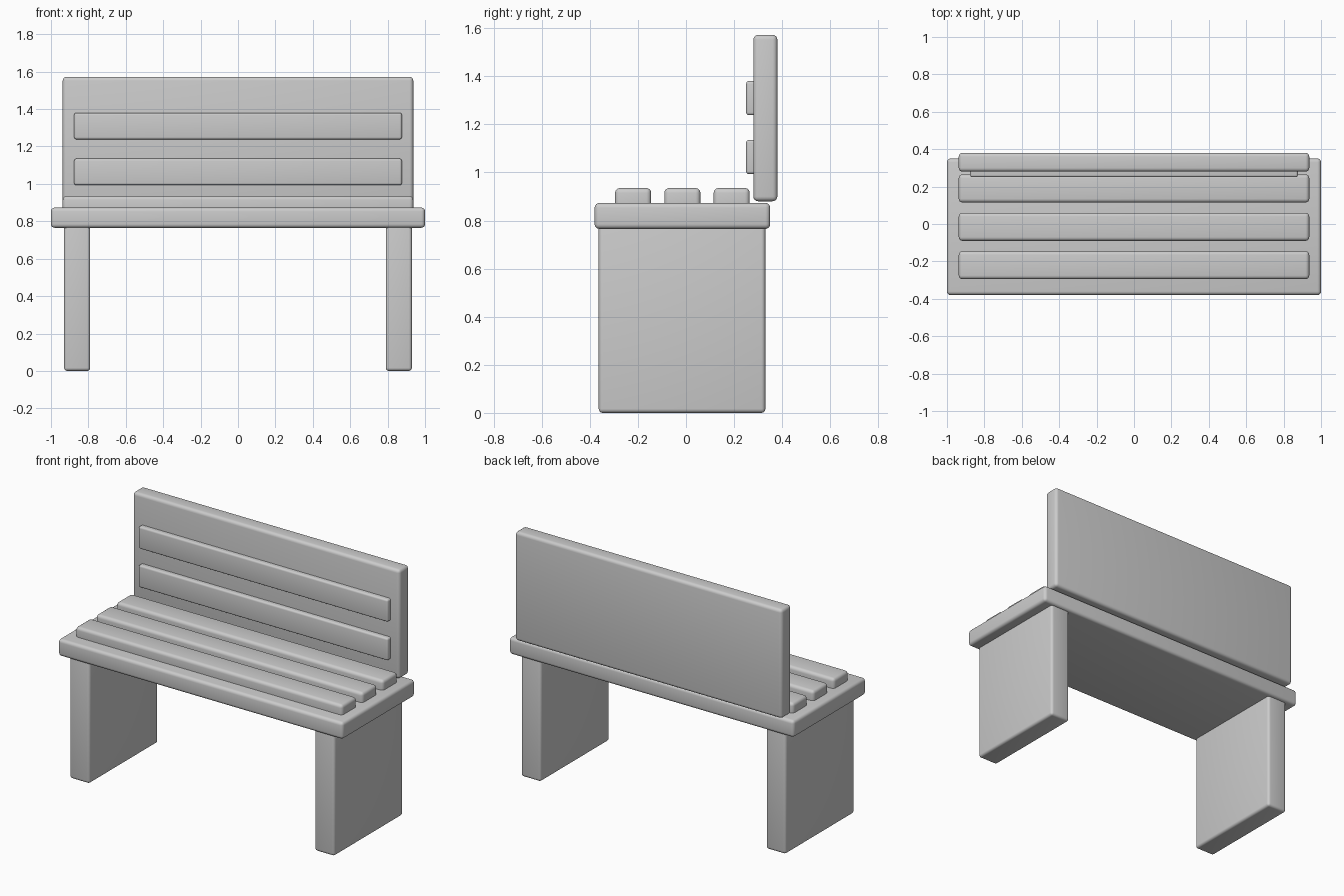
import bpy

if "Cube" in bpy.data.objects:
    bpy.data.objects.remove(bpy.data.objects["Cube"])

grey = bpy.data.materials.new("plain grey")
grey.diffuse_color = (0.6, 0.6, 0.6, 1)
grey.use_nodes = True
grey.node_tree.nodes["Principled BSDF"].inputs["Base Color"].default_value = grey.diffuse_color


def board(name, x, y, z, bevel):
    """Rounded box from (min, max) ranges along each axis."""
    ranges = (x, y, z)
    bpy.ops.mesh.primitive_cube_add(size=1, location=[(a + b) / 2 for a, b in ranges])
    ob = bpy.context.object
    ob.name = name
    ob.scale = [b - a for a, b in ranges]
    bpy.ops.object.transform_apply(location=False, rotation=False, scale=True)
    ob.data.materials.append(grey)
    mod = ob.modifiers.new("rounded edges", 'BEVEL')
    mod.width = bevel
    mod.segments = 4
    bpy.ops.object.modifier_apply(modifier=mod.name)
    bpy.ops.object.shade_smooth_by_angle(angle=0.6)
    return ob


# Seat slab and its three slats
board("seat", (-1, 1), (-0.38, 0.35), (0.765, 0.873), 0.02)
for i, y in enumerate((-0.22, -0.015, 0.19)):
    board(f"seat_slat_{i + 1}", (-0.937, 0.937), (y - 0.075, y + 0.075), (0.83, 0.935), 0.02)

# Panel legs
for side, s in (("left", -1), ("right", 1)):
    xs = sorted((s * 0.79, s * 0.93))
    board(f"{side}_leg", xs, (-0.363, 0.33), (0, 0.79), 0.017)

# Backrest and its two slats
board("backrest", (-0.937, 0.937), (0.28, 0.38), (0.88, 1.572), 0.02)
for i, z in enumerate((1.064, 1.309)):
    board(f"back_slat_{i + 1}", (-0.876, 0.876), (0.25, 0.33), (z - 0.071, z + 0.071), 0.012)
